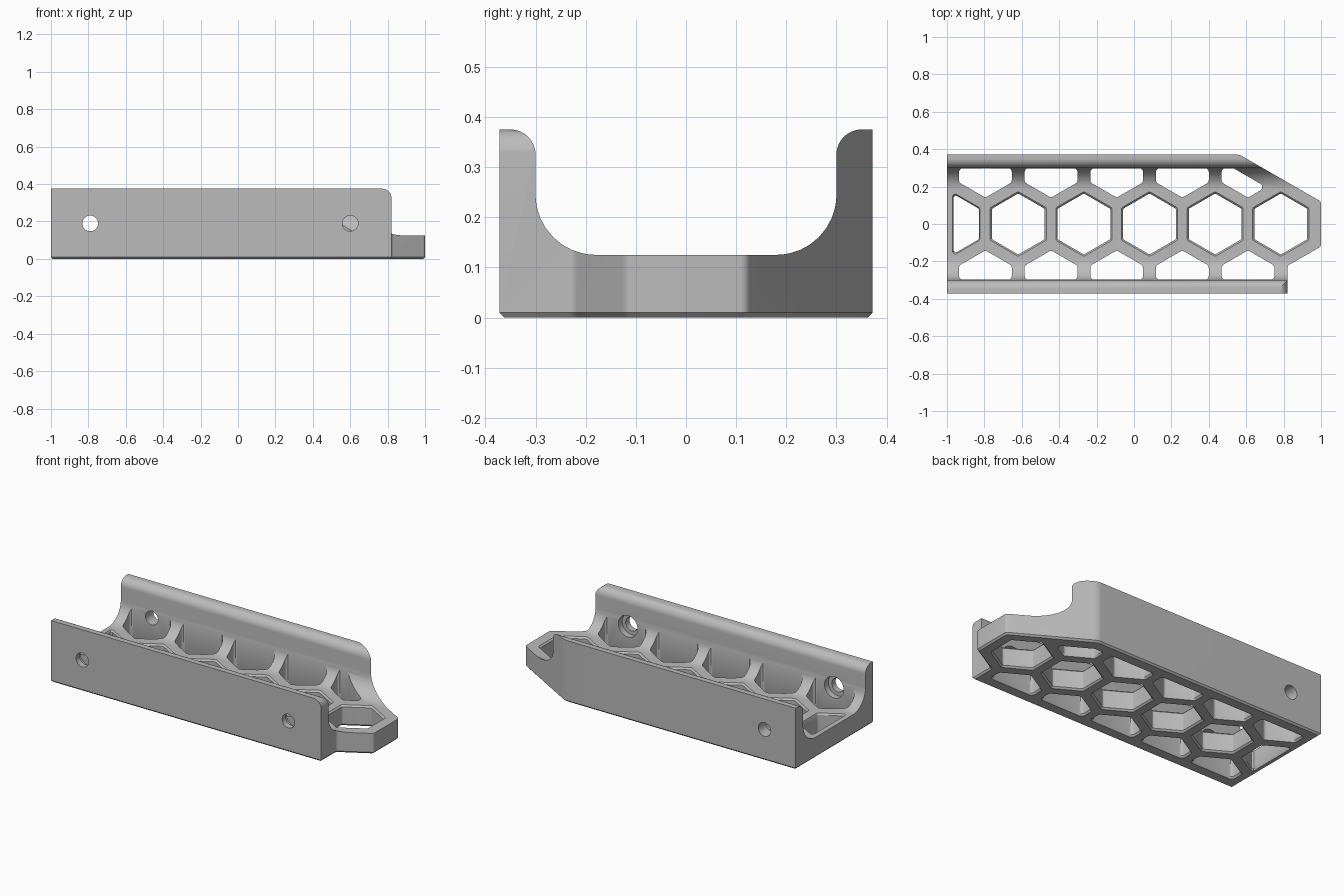
import bpy
import bmesh
import math
from mathutils import Vector

cube = bpy.data.objects.get("Cube")
if cube:
    bpy.data.objects.remove(cube, do_unlink=True)

grey = bpy.data.materials.new("plain_grey")
grey.use_nodes = True
grey.diffuse_color = (0.5, 0.5, 0.5, 1)
grey.node_tree.nodes["Principled BSDF"].inputs["Base Color"].default_value = (0.5, 0.5, 0.5, 1)


def rounded(corners, steps=5):
    """Turn (x, y, radius) corners into a polygon with true arcs."""
    result = []
    for i, (x, y, radius) in enumerate(corners):
        p = Vector((x, y))
        if not radius:
            result.append(p)
            continue
        back = (Vector(corners[i - 1][:2]) - p).normalized()
        ahead = (Vector(corners[(i + 1) % len(corners)][:2]) - p).normalized()
        half = back.angle(ahead) / 2
        centre = p + (back + ahead).normalized() * radius / math.sin(half)
        reach = radius / math.tan(half)
        a, b = p + back * reach - centre, p + ahead * reach - centre
        for k in range(steps + 1):
            result.append(centre + a.lerp(b, k / steps).normalized() * radius)
    return result


def prism(name, points, axis, levels):
    """Loft a polygon along an axis; levels are (position, scale, scale)."""
    us, vs = [p[0] for p in points], [p[1] for p in points]
    cu, cv = (min(us) + max(us)) / 2, (min(vs) + max(vs)) / 2
    bm = bmesh.new()
    rings = []
    for t, su, sv in levels:
        ring = []
        for u, v in points:
            co = [cu + (u - cu) * su, cv + (v - cv) * sv]
            co.insert(axis, t)
            ring.append(bm.verts.new(co))
        rings.append(ring)
    bm.faces.new(list(reversed(rings[0])))
    bm.faces.new(rings[-1])
    for low, high in zip(rings, rings[1:]):
        for i in range(len(points)):
            bm.faces.new((low[i - 1], low[i], high[i], high[i - 1]))
    # All faces share one winding; turn them outwards if needed
    if bm.calc_volume(signed=True) < 0:
        bmesh.ops.reverse_faces(bm, faces=bm.faces[:])
    mesh = bpy.data.meshes.new(name)
    bm.to_mesh(mesh)
    bm.free()
    obj = bpy.data.objects.new(name, mesh)
    bpy.context.scene.collection.objects.link(obj)
    mesh.materials.append(grey)
    return obj


def combine(target, cutter, operation="DIFFERENCE"):
    mod = target.modifiers.new("cut", "BOOLEAN")
    mod.operation = operation
    mod.solver = "EXACT"
    mod.object = cutter
    bpy.context.view_layer.objects.active = target
    bpy.ops.object.modifier_apply(modifier=mod.name)
    bpy.data.objects.remove(cutter, do_unlink=True)


def clip(points, normal, limit):
    """Keep the part of a polygon where point . normal <= limit."""
    n, kept = Vector(normal), []
    for i, q in enumerate(points):
        p = points[i - 1]
        dp, dq = p.dot(n) - limit, q.dot(n) - limit
        if dp * dq < 0:
            kept.append(p.lerp(q, dp / (dp - dq)))
        if dq <= 0:
            kept.append(q)
    return kept


# Channel section, oversized outside so that the outline trims it
SIDE, INNER, TOP, FLOOR = 0.372, 0.30, 0.375, 0.125
section = [(-0.5, -0.1, 0), (0.5, -0.1, 0), (0.5, TOP, 0), (INNER, TOP, 0.05),
           (INNER, FLOOR, 0.12), (-INNER, FLOOR, 0.12), (-INNER, TOP, 0.05), (-0.5, TOP, 0)]
bracket = prism("channel_bracket", rounded(section, 10), 0, [(-1.1, 1, 1), (1.1, 1, 1)])

# Plan outline with the pointed nose and a chamfered base
plan = [(-1, -SIDE, 0), (0.82, -SIDE, 0), (0.82, -0.224, 0.02), (1, -0.12, 0.02),
        (1, 0.12, 0.02), (0.562, SIDE, 0.08), (-1, SIDE, 0)]
levels = [(0, 0.99, 0.973), (0.01, 1, 1), (0.6, 1, 1)]
combine(bracket, prism("outline", rounded(plan, 6), 2, levels), "INTERSECT")

# Rounded upper corner of the front wall
corner = [(0.6, TOP + 0.0005, 0), (0.8205, TOP + 0.0005, 0.05), (0.8205, 0.28, 0),
          (0.9, 0.28, 0), (0.9, 0.5, 0), (0.6, 0.5, 0)]
combine(bracket, prism("corner", rounded(corner, 6), 1, [(-0.5, 1, 1), (-0.1, 1, 1)]))

# Honeycomb openings: a full middle row and trimmed rows beside both walls
PITCH, FLARE = 0.351, 1.19
centres = [(-0.97 + PITCH * i, 0) for i in range(6)]
for side in (-1, 1):
    centres += [(-0.7945 + PITCH * i, side * 0.304) for i in range(5)]
for cx, cy in centres:
    cell = [Vector((cx + 0.163 * math.sin(k * math.pi / 3),
                    cy + 0.163 * math.cos(k * math.pi / 3))) for k in range(6)]
    cell = clip(cell, (-1, 0), 0.965)
    cell = clip(cell, (0, 1), 0.298)
    cell = clip(cell, (0, -1), 0.298)
    levels = [(-0.02, FLARE, FLARE), (0.01, 1, 1)]
    if cy == 0:
        levels += [(0.115, 1, 1), (0.145, FLARE, FLARE)]
    else:
        levels.append((0.27, 1, 1))
    if cy > 0:
        cell = clip(cell, (0.5, 0.866), 0.524)
    shape = rounded([(p.x, p.y, 0.012 if cy == 0 else 0.02) for p in cell], 3)
    combine(bracket, prism("cell", shape, 2, levels))


# Screw holes: counterbored in the front wall, plain in the back wall
def drill(x, radius, low, high):
    ring = [(x + radius * math.cos(k * math.tau / 32),
             0.19 + radius * math.sin(k * math.tau / 32)) for k in range(32)]
    combine(bracket, prism("drill", ring, 1, [(low, 1, 1), (high, 1, 1)]))


for x in (-0.79, 0.6):
    drill(x, 0.042, -0.5, -0.21)
    drill(x, 0.065, -0.335, -0.2)
drill(-0.79, 0.042, 0.2, 0.5)

# Smooth curves, crisp edges
bpy.ops.object.select_all(action="DESELECT")
bracket.select_set(True)
bpy.context.view_layer.objects.active = bracket
bpy.ops.object.shade_smooth_by_angle(angle=math.radians(30))
